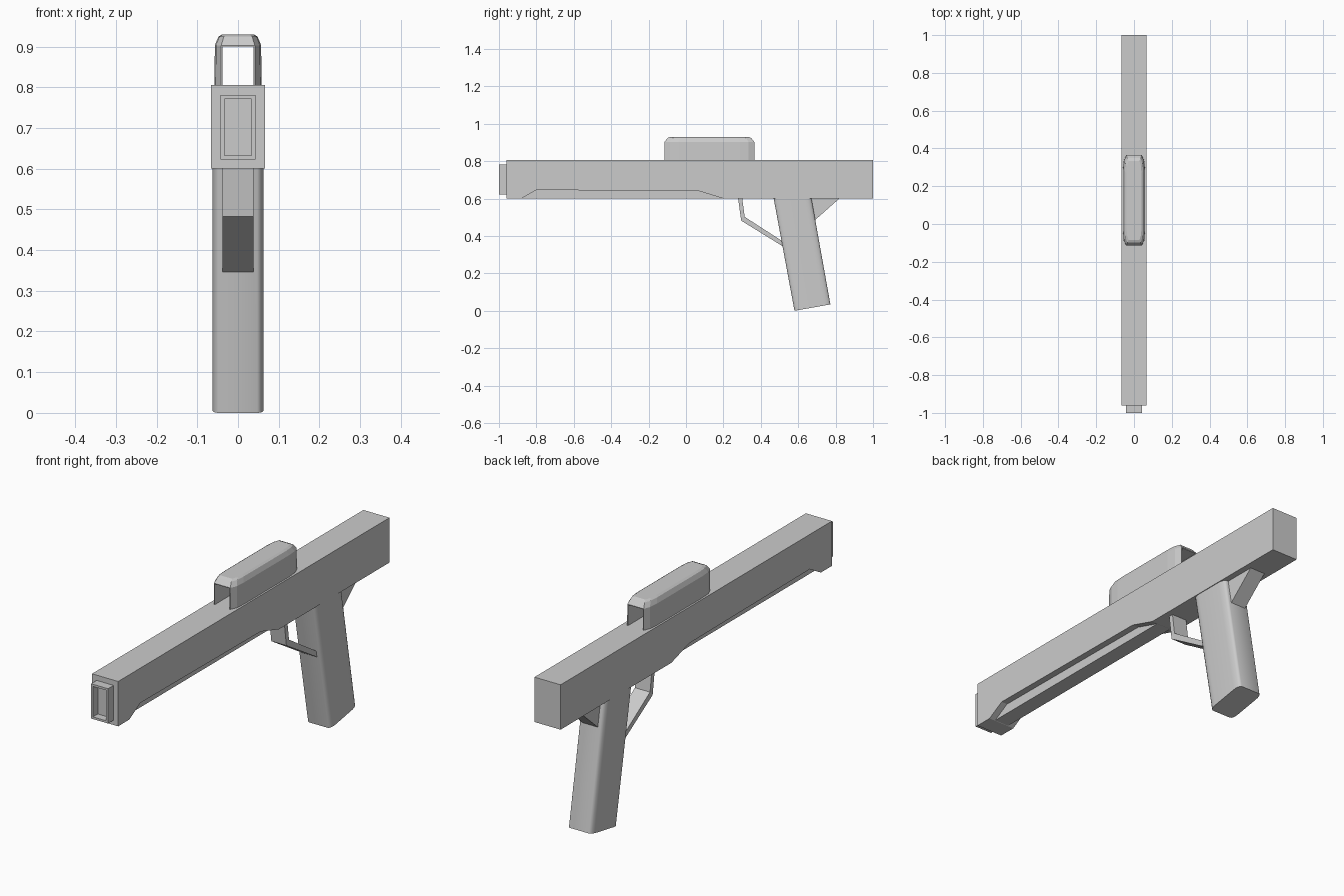
import bpy, bmesh, math
from mathutils import Vector

if "Cube" in bpy.data.objects:
    bpy.data.objects.remove(bpy.data.objects["Cube"])


def finish(bm, name):
    bmesh.ops.recalc_face_normals(bm, faces=bm.faces[:])
    me = bpy.data.meshes.new(name)
    bm.to_mesh(me)
    bm.free()
    ob = bpy.data.objects.new(name, me)
    bpy.context.collection.objects.link(ob)
    return ob


def loft(name, rings):
    """Skin equal-length point rings and cap both ends."""
    bm = bmesh.new()
    vs = [[bm.verts.new(p) for p in r] for r in rings]
    n = len(rings[0])
    for a, b in zip(vs, vs[1:]):
        for i in range(n):
            j = (i + 1) % n
            bm.faces.new((a[i], a[j], b[j], b[i]))
    bm.faces.new(vs[0][::-1])
    bm.faces.new(vs[-1])
    return finish(bm, name)


def side_extrude(name, profile, half):
    """Extrude a (y, z) side profile to +-half in x."""
    return loft(name, [[(x, y, z) for y, z in profile] for x in (-half, half)])


def block(name, half, y0, y1, z0, z1):
    return side_extrude(name, [(y0, z0), (y1, z0), (y1, z1), (y0, z1)], half)


# Long receiver with the shallow cut along its underside
side_extrude("receiver", [(-0.96, 0.6), (-0.88, 0.6), (-0.80, 0.646), (0.07, 0.64),
                          (0.20, 0.6), (1.0, 0.6), (1.0, 0.805), (-0.96, 0.805)], 0.066)

# Narrow rail filling the centre of the cut
block("under_rail", 0.036, -0.90, 0.22, 0.601, 0.66)

# Muzzle block with a rectangular recess
muzzle = block("muzzle", 0.043, -1.0, -0.95, 0.622, 0.781)
bm = bmesh.new()
bm.from_mesh(muzzle.data)
bm.faces.ensure_lookup_table()
front = min(bm.faces, key=lambda f: f.calc_center_median().y)
bmesh.ops.inset_region(bm, faces=[front], thickness=0.014)
hole = bmesh.ops.extrude_discrete_faces(bm, faces=[front])["faces"][0]
bmesh.ops.translate(bm, verts=hole.verts[:], vec=(0, 0.035, 0))
bm.to_mesh(muzzle.data)
bm.free()

# Sight housing: faceted plan, sloped shoulders, open tunnel through it
half_plan = [(0.042, -0.115), (0.055, -0.085), (0.058, -0.04),
             (0.058, 0.29), (0.054, 0.335), (0.042, 0.365)]
plan = half_plan + [(-x, y) for x, y in reversed(half_plan)]


def plan_ring(z, sx, sy):
    return [(x * sx, 0.125 + (y - 0.125) * sy, z) for x, y in plan]


sight = loft("sight_housing", [plan_ring(0.79, 1, 1), plan_ring(0.903, 0.98, 1),
                               plan_ring(0.924, 0.83, 0.93), plan_ring(0.93, 0.68, 0.87)])
tunnel = block("tunnel_cutter", 0.038, -0.3, 0.6, 0.7, 0.9)
cut = sight.modifiers.new("tunnel", "BOOLEAN")
cut.operation = "DIFFERENCE"
cut.solver = "EXACT"
cut.object = tunnel
bpy.context.view_layer.objects.active = sight
bpy.ops.object.modifier_apply(modifier=cut.name)
bpy.data.objects.remove(tunnel, do_unlink=True)

# Raked grip with rounded corners
def grip_ring(front, back):
    f, b = Vector(front), Vector(back)
    length = (b - f).length
    rx, ry = 0.016, 0.036
    pts = []
    for q, (sx, sy) in enumerate([(1, 1), (-1, 1), (-1, -1), (1, -1)]):
        for k in range(5):
            a = math.radians(90 * q + 22.5 * k)
            x = sx * (0.063 - rx) + rx * math.cos(a)
            t = sy * (length / 2 - ry) + ry * math.sin(a)
            p = f.lerp(b, 0.5 + t / length)
            pts.append((x, p.x, p.y))
    return pts


grip = loft("grip", [grip_ring((0.58, 0.0), (0.772, 0.034)),
                     grip_ring((0.466, 0.615), (0.668, 0.615))])
for ob in bpy.context.selected_objects:
    ob.select_set(False)
grip.select_set(True)
bpy.context.view_layer.objects.active = grip
bpy.ops.object.shade_smooth_by_angle(angle=math.radians(35))

# Wedge behind the grip
side_extrude("grip_wedge", [(0.65, 0.605), (0.82, 0.605), (0.82, 0.6),
                            (0.69, 0.485), (0.66, 0.485)], 0.038)

# Bent strap guarding the trigger
side_extrude("trigger_guard", [(0.278, 0.605), (0.295, 0.482), (0.525, 0.34), (0.525, 0.366),
                               (0.314, 0.502), (0.30, 0.605)], 0.038)
